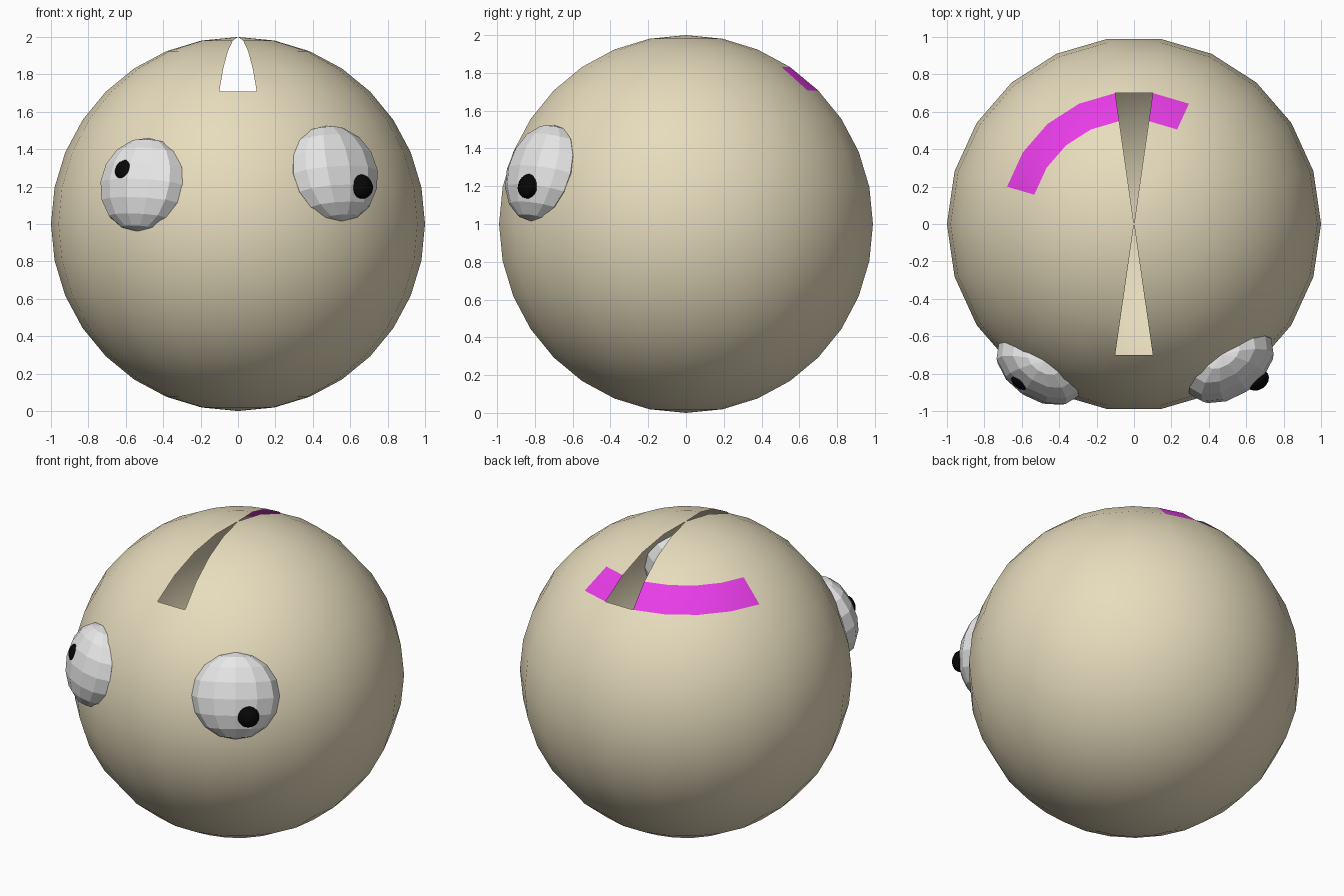
import bpy, bmesh, math
from mathutils import Matrix, Vector

cube = bpy.data.objects.get("Cube")
if cube:
    bpy.data.objects.remove(cube, do_unlink=True)


def make_material(name, color):
    mat = bpy.data.materials.new(name)
    mat.use_nodes = True
    mat.diffuse_color = (*color, 1)
    mat.node_tree.nodes["Principled BSDF"].inputs["Base Color"].default_value = (*color, 1)
    return mat


tan = make_material("tan", (0.8, 0.72, 0.51))
magenta = make_material("magenta", (0.8, 0.045, 0.8))
white = make_material("eye white", (0.8, 0.8, 0.8))
black = make_material("black", (0.002, 0.002, 0.002))


def add_object(name, bm, materials, smooth):
    for face in bm.faces:
        face.smooth = smooth
    mesh = bpy.data.meshes.new(name)
    bm.to_mesh(mesh)
    bm.free()
    for mat in materials:
        mesh.materials.append(mat)
    obj = bpy.data.objects.new(name, mesh)
    bpy.context.collection.objects.link(obj)
    return obj


CENTER = Vector((0, 0, 1))

# Hollow body: two wedge slots beside the pole and a painted band behind it
bm = bmesh.new()
bmesh.ops.create_uvsphere(bm, u_segments=22, v_segments=16, radius=1,
                          matrix=Matrix.Rotation(math.pi / 2, 4, "Z"))
slots = []
for face in bm.faces:
    c = face.calc_center_median()
    azimuth = math.degrees(math.atan2(c.y, c.x))
    polar = math.degrees(c.angle(Vector((0, 0, 1))))
    if polar < 45 and abs(abs(azimuth) - 90) < 4:
        slots.append(face)
    elif 34 < polar < 45 and 65 < azimuth < 164:
        face.material_index = 1
bmesh.ops.delete(bm, geom=slots, context="FACES")
bmesh.ops.translate(bm, verts=bm.verts, vec=CENTER)
add_object("body", bm, [tan, magenta], True)


def add_ellipsoid(name, center, normal, radius, depth, segments, rings, mat, smooth):
    """Sphere flattened along its outward normal, with its poles up and down."""
    n = normal.normalized()
    side = n.cross(Vector((0, 0, 1))).normalized()
    up = side.cross(n)
    turn = Matrix((side, n, up)).transposed().to_4x4()
    place = Matrix.Translation(center) @ turn @ Matrix.Diagonal((radius, depth, radius, 1))
    bm = bmesh.new()
    bmesh.ops.create_uvsphere(bm, u_segments=segments, v_segments=rings,
                              radius=1, matrix=place)
    add_object(name, bm, [mat], smooth)


# Eyes: faceted lenses set into the body, each with a small pupil
eyes = [
    ("left", (0.515, -0.76, 1.27), 0.265, (0.66, -0.835, 1.2), 0.066, 0.05),
    ("right", (-0.51, -0.78, 1.21), 0.255, (-0.605, -0.845, 1.285), 0.058, 0.035),
]
for label, eye, eye_radius, pupil, pupil_radius, pupil_depth in eyes:
    eye, pupil = Vector(eye), Vector(pupil)
    outward = eye - CENTER
    add_ellipsoid(label + "_eye", eye, outward, eye_radius, 0.15, 12, 8, white, False)
    add_ellipsoid(label + "_pupil", pupil, outward, pupil_radius, pupil_depth,
                  16, 10, black, True)
